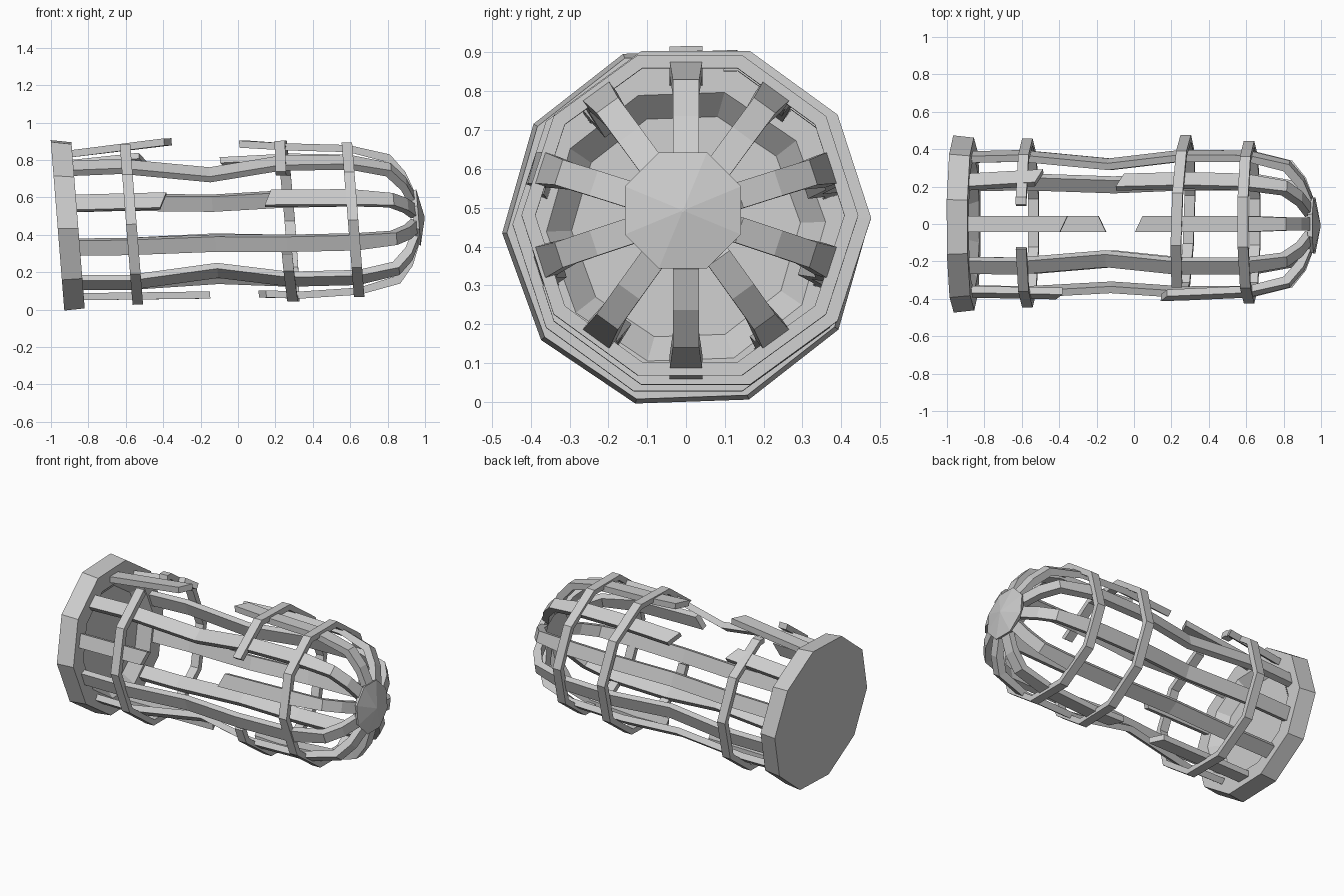
import bpy, bmesh
from math import sin, cos, radians, floor

if "Cube" in bpy.data.objects:
    bpy.data.objects.remove(bpy.data.objects["Cube"])

LEAN = -0.08  # all cross-sections lean back a little


def place(x, r_radial, ang, off=0.0, cy=0.0, cz=None):
    """Point at radius/angle around the long axis, with a sideways offset."""
    a = radians(ang)
    y = r_radial * cos(a) - off * sin(a)
    z = r_radial * sin(a) + off * cos(a)
    if cz is None:
        cz = 0.468 + 0.02 * x
    return (x + LEAN * z, y + cy, z + cz)


def loft(name, sections, closed=False):
    """Skin a chain of equal-length sections into one flat-shaded mesh."""
    bm = bmesh.new()
    rows = [[bm.verts.new(p) for p in s] for s in sections]
    n = len(rows[0])
    count = len(rows) if closed else len(rows) - 1
    for i in range(count):
        a, b = rows[i], rows[(i + 1) % len(rows)]
        for j in range(n):
            k = (j + 1) % n
            bm.faces.new((a[j], a[k], b[k], b[j]))
    if not closed:
        bm.faces.new(rows[0])
        bm.faces.new(rows[-1])
    bmesh.ops.recalc_face_normals(bm, faces=bm.faces)
    me = bpy.data.meshes.new(name)
    bm.to_mesh(me)
    bm.free()
    ob = bpy.data.objects.new(name, me)
    bpy.context.collection.objects.link(ob)
    return ob


def stave(name, ang, path, jag0=0.0, jag1=0.0, w=0.085, t=0.038):
    """Bar following (x, outer radius) points; jag slants the broken ends."""
    secs = []
    for i, (x, r) in enumerate(path):
        jag = jag0 if i == 0 else jag1 if i == len(path) - 1 else 0
        # at the nose the bars turn inward, so thickness also goes along x
        dx = 0.03 if x > 0.8 else 0
        ww = w * (0.8 if x > 0.8 else 1)
        secs.append([place(x + jag, r, ang, -ww / 2), place(x - jag, r, ang, ww / 2),
                     place(x - dx - jag, r - t, ang, ww / 2),
                     place(x - dx + jag, r - t, ang, -ww / 2)])
    loft(name, secs)


def hoop(name, x, r, a0=0, a1=360, w=0.056, t=0.036, cy=0.0, yaw=0.0):
    """Ten-sided hoop, or the part of one from a0 to a1 degrees."""
    closed = a1 - a0 == 360
    angs = [a0] + [36 * k for k in range(floor(a0 / 36) + 1, 20) if 36 * k < a1]
    if not closed:
        angs.append(a1)
    secs = []
    for a in angs:
        rr = r * cos(radians(18)) / cos(radians(a % 36 - 18))
        xx = x + yaw * cos(radians(a))
        secs.append([place(xx + sx * w / 2, rr - d, a, cy=cy)
                     for sx, d in ((-1, 0), (1, 0), (1, t), (-1, t))])
    loft(name, secs, closed)


# base plate, rolled slightly, with a shallow recess on the inner face
loft("base_plate", [[place(-0.91 + dx, r, 36 * k + 2, cz=0.451) for k in range(10)]
                    for dx, r in ((-0.055, 0.474), (0.055, 0.462), (0.055, 0.36), (-0.01, 0.295))])

# nose cap: eight-sided plate with a low point
loft("nose_cap", [[place(x, r, 22.5 + 45 * k, cy=-0.008, cz=0.493) for k in range(8)]
                  for x, r in ((0.938, 0.15), (0.965, 0.162), (0.998, 0.004))])

# hoops, two of them broken
hoop("rear_hoop", -0.57, 0.452, 108, 437, cy=0.005)
hoop("middle_hoop", 0.262, 0.452, 204, 504, cy=0.025, yaw=0.015)
hoop("front_hoop", 0.615, 0.434, cy=0.01)

NOSE = [(0.62, 0.40), (0.84, 0.345), (0.915, 0.25), (0.955, 0.145)]

# unbroken staves, each dented differently at the waist
for i, (a, waist) in enumerate(((18, 0.355), (126, 0.335), (198, 0.375),
                                (234, 0.335), (306, 0.375), (342, 0.355))):
    stave(f"stave_{i}", a, [(-0.88, 0.395), (-0.6, 0.402), (-0.13, waist), (0.25, 0.402)] + NOSE)

# snapped staves: angle, end of rear part, start of front part
for i, (a, x0, r0, x1, r1) in enumerate((
        (90, -0.34, 0.455, 0.06, 0.435),
        (54, -0.48, 0.44, -0.05, 0.40),
        (162, -0.39, 0.41, 0.17, 0.42),
        (270, -0.20, 0.405, 0.10, 0.405))):
    stave(f"broken_stave_rear_{i}", a, [(-0.88, 0.40), (x0, r0)], jag1=0.02)
    stave(f"broken_stave_front_{i}", a, [(x1, r1), (0.3, 0.415)] + NOSE, jag0=0.02)
